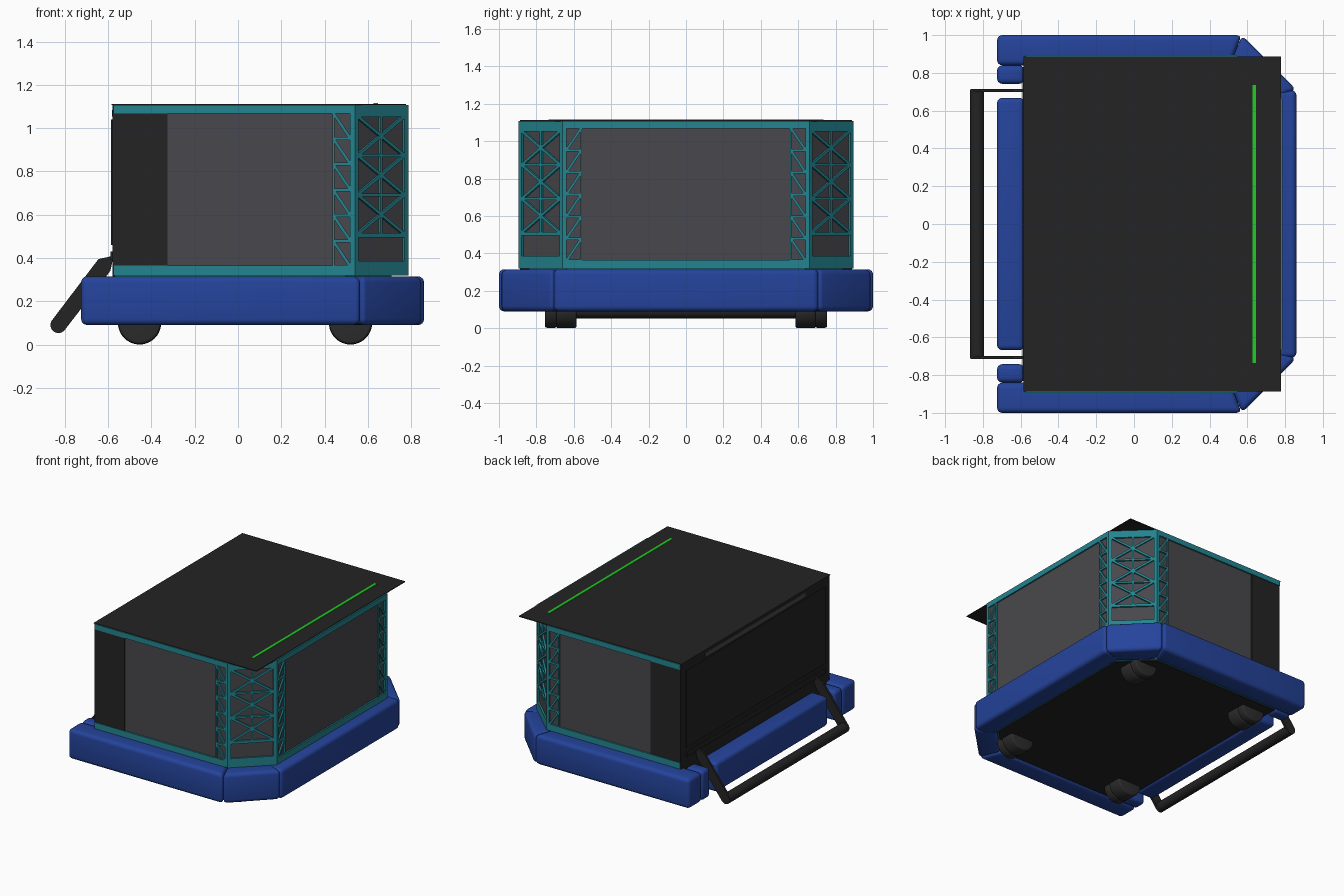
import bpy, bmesh, math
from mathutils import Vector, Matrix

cube = bpy.data.objects.get("Cube")
if cube:
    bpy.data.objects.remove(cube, do_unlink=True)


def material(name, r, g, b):
    m = bpy.data.materials.new(name)
    m.use_nodes = True
    m.diffuse_color = (r, g, b, 1)
    m.node_tree.nodes["Principled BSDF"].inputs["Base Color"].default_value = (r, g, b, 1)
    return m


BLACK = material("black", 0.017, 0.017, 0.017)
GREY = material("panel grey", 0.066, 0.066, 0.074)
TEAL = material("teal", 0.017, 0.235, 0.28)
BLUE = material("bumper blue", 0.018, 0.057, 0.33)
GREEN = material("light green", 0.015, 0.6, 0.02)
RUBBER = material("wheel rubber", 0.025, 0.025, 0.025)


def finish(bm, name, mat, bevel=0, smooth=False):
    bmesh.ops.recalc_face_normals(bm, faces=bm.faces[:])
    if bevel:
        bmesh.ops.bevel(bm, geom=bm.edges[:], offset=bevel, segments=4,
                        profile=0.5, affect='EDGES', clamp_overlap=True)
    mesh = bpy.data.meshes.new(name)
    bm.to_mesh(mesh)
    bm.free()
    mesh.materials.append(mat)
    obj = bpy.data.objects.new(name, mesh)
    bpy.context.scene.collection.objects.link(obj)
    if smooth:
        bpy.ops.object.select_all(action='DESELECT')
        obj.select_set(True)
        bpy.context.view_layer.objects.active = obj
        bpy.ops.object.shade_smooth_by_angle(angle=math.radians(35))
    return obj


def prism(name, outline, lo, hi, mat, axis='z', **kw):
    """Extrude an outline: xy along z, or xz along y."""
    bm = bmesh.new()
    place = (lambda a, b: (a, b, lo)) if axis == 'z' else (lambda a, b: (a, lo, b))
    face = bm.faces.new([bm.verts.new(place(*p)) for p in outline])
    out = bmesh.ops.extrude_face_region(bm, geom=[face])
    step = Vector((0, 0, hi - lo)) if axis == 'z' else Vector((0, hi - lo, 0))
    bmesh.ops.translate(bm, vec=step, verts=[v for v in out["geom"] if isinstance(v, bmesh.types.BMVert)])
    return finish(bm, name, mat, **kw)


def box(name, x, y, z, mat, **kw):
    return prism(name, [(x[0], y[0]), (x[1], y[0]), (x[1], y[1]), (x[0], y[1])], z[0], z[1], mat, **kw)


def cylinder(name, x, y, z, radius, mat, bevel=0):
    bm = bmesh.new()
    turn = Matrix.Translation((x, sum(y) / 2, z)) @ Matrix.Rotation(math.pi / 2, 4, 'X')
    bmesh.ops.create_cone(bm, cap_ends=True, segments=40, radius1=radius, radius2=radius,
                          depth=abs(y[1] - y[0]), matrix=turn)
    if bevel:
        rims = [e for e in bm.edges if any(len(f.verts) > 4 for f in e.link_faces)]
        bmesh.ops.bevel(bm, geom=rims, offset=bevel, segments=3, profile=0.5, affect='EDGES')
    return finish(bm, name, mat, smooth=True)


def footprint(back, cx, cy, fx, fy):
    half = [(back, -cy), (cx, -cy), (fx, -fy)]
    return half + [(x, -y) for x, y in reversed(half)]


# Body: grey core with teal rails above and below
core = footprint(-0.57, 0.535, 0.883, 0.776, 0.653)
rails = footprint(-0.575, 0.54, 0.895, 0.787, 0.66)
prism("body_core", core, 0.33, 1.1, GREY)
prism("top_rail", rails, 1.068, 1.108, TEAL)
prism("bottom_rail", rails, 0.318, 0.365, TEAL)

# Chassis and floor
prism("chassis", footprint(-0.575, 0.50, 0.84, 0.71, 0.64), 0.102, 0.32, TEAL)
prism("floor_plate", footprint(-0.578, 0.495, 0.832, 0.702, 0.635), 0.096, 0.102, BLACK)

# Roof with light strip
box("roof", (-0.585, 0.777), (-0.888, 0.888), (1.106, 1.112), BLACK)
box("roof_light_strip", (0.627, 0.647), (-0.735, 0.735), (1.11, 1.116), GREEN)

# Rear wall, hatch and ledge
box("rear_wall", (-0.58, -0.568), (-0.888, 0.888), (0.104, 1.108), BLACK)
box("rear_hatch", (-0.586, -0.578), (-0.83, 0.83), (0.46, 1.04), BLACK)
box("rear_ledge", (-0.59, -0.578), (-0.83, 0.83), (0.39, 0.43), BLACK)
box("rear_vent", (-0.5815, -0.578), (-0.6, 0.6), (1.055, 1.085), GREY)


def lattice(name, start, end, bars, depth=0.014):
    """Bars (u0, z0, u1, z1, width) lying in the upright wall from start to end."""
    a, b = Vector((*start, 0)), Vector((*end, 0))
    along = (b - a).normalized()
    normal = along.cross(Vector((0, 0, 1)))
    if normal.dot(a + b) < 0:
        normal = -normal
    bm = bmesh.new()
    for u0, z0, u1, z1, w in bars:
        p = a + along * u0 + Vector((0, 0, z0))
        q = a + along * u1 + Vector((0, 0, z1))
        d = (q - p).normalized()
        side = normal.cross(d)
        m = Matrix((d * (q - p).length, side * w, normal * depth)).transposed().to_4x4()
        m.translation = (p + q) / 2 - normal * depth / 2
        bmesh.ops.create_cube(bm, size=1, matrix=m)
    return finish(bm, name, TEAL)


LOW, HIGH = 0.36, 1.07

# Narrow truss: six braced cells beside each corner post
narrow = [(0.011, LOW, 0.011, HIGH, 0.022), (0.099, LOW, 0.099, HIGH, 0.008)]
cell = (HIGH - LOW) / 6
for i in range(6):
    z = LOW + i * cell
    narrow.append((0.02, z, 0.1, z + cell, 0.014))
    narrow.append((0.02, z, 0.1, z, 0.014))

# Wide truss: three crossed cells over an open window, with a central post
W = math.dist((0.54, 0.895), (0.787, 0.66))
wide = [(0.012, LOW, 0.012, HIGH, 0.024), (W - 0.012, LOW, W - 0.012, HIGH, 0.024),
        (W / 2, 0.51, W / 2, HIGH, 0.014), (0, 0.375, W, 0.375, 0.02),
        (0, 0.505, W, 0.505, 0.02), (0, 1.062, W, 1.062, 0.02)]
step = (1.055 - 0.51) / 3
for i in range(3):
    z = 0.51 + i * step
    wide += [(0.02, z, W - 0.02, z + step, 0.015), (0.02, z + step, W - 0.02, z, 0.015)]
    if i:
        wide.append((0.02, z, W - 0.02, z, 0.013))

for s, label in ((1, "left"), (-1, "right")):
    lattice(label + "_side_truss", (0.54, s * 0.895), (0.44, s * 0.895), narrow)
    lattice(label + "_end_truss", (0.787, s * 0.66), (0.787, s * 0.555), narrow)
    lattice(label + "_corner_truss", (0.54, s * 0.895), (0.787, s * 0.66), wide)
    box(label + "_black_panel", (-0.578, -0.325), sorted((s * 0.88, s * 0.889)), (0.365, 1.068), BLACK)

    # Bumper segments
    soft = dict(bevel=0.028, smooth=True)
    prism(label + "_side_bumper", [(-0.725, s * 1.0), (0.57, s * 1.0), (0.51, s * 0.84), (-0.725, s * 0.84)],
          0.09, 0.315, BLUE, **soft)
    prism(label + "_corner_bumper", [(0.572, s * 0.998), (0.858, s * 0.712), (0.71, s * 0.645), (0.505, s * 0.84)],
          0.09, 0.315, BLUE, **soft)
    box(label + "_rear_bumper_end", (-0.725, -0.58), sorted((s * 0.742, s * 0.84)), (0.09, 0.315), BLUE, **soft)

    # Wheels
    for x, end in ((-0.455, "rear"), (0.52, "front")):
        cylinder(f"{label}_{end}_wheel", x, (s * 0.585, s * 0.695), 0.1, 0.1, RUBBER, 0.012)
        cylinder(f"{label}_{end}_wheel_cap", x, (s * 0.69, s * 0.755), 0.1, 0.098, RUBBER, 0.012)

    # Handle arm with a rounded lower end
    cap = [(-0.83 + 0.037 * math.cos(t), 0.09 + 0.037 * math.sin(t))
           for t in [math.radians(144 + 20 * k) for k in range(10)]]
    prism(label + "_handle_arm", cap + [(-0.59, 0.34), (-0.575, 0.41), (-0.645, 0.395)],
          s * 0.698, s * 0.714, BLACK, axis='y')

box("front_bumper", (0.705, 0.86), (-0.708, 0.708), (0.09, 0.315), BLUE, bevel=0.028, smooth=True)
box("rear_bumper", (-0.725, -0.58), (-0.668, 0.668), (0.09, 0.315), BLUE, bevel=0.028, smooth=True)
cylinder("handle_bar", -0.83, (-0.71, 0.71), 0.09, 0.037, BLACK)
